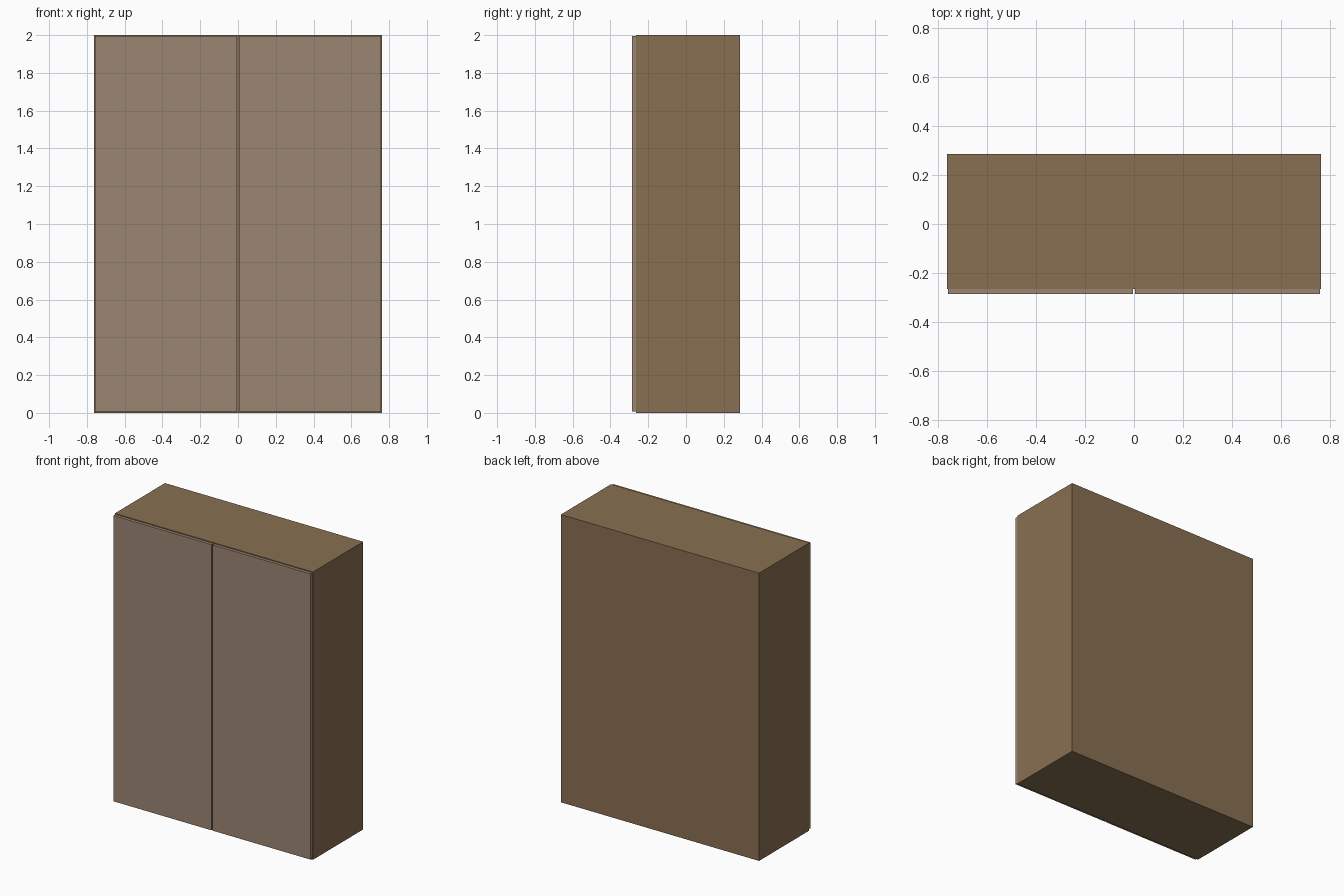
import bpy

if "Cube" in bpy.data.objects:
    bpy.data.objects.remove(bpy.data.objects["Cube"])


def material(name, color):
    mat = bpy.data.materials.new(name)
    mat.diffuse_color = color
    mat.use_nodes = True
    mat.node_tree.nodes["Principled BSDF"].inputs["Base Color"].default_value = mat.diffuse_color
    return mat


def box(name, lo, hi, mat):
    """Axis-aligned box between two corners."""
    bpy.ops.mesh.primitive_cube_add(size=1, location=[(a + b) / 2 for a, b in zip(lo, hi)])
    obj = bpy.context.object
    obj.name = name
    obj.scale = [b - a for a, b in zip(lo, hi)]
    bpy.ops.object.transform_apply(location=False, rotation=False, scale=True)
    obj.data.materials.append(mat)
    return obj


WIDTH, DEPTH, HEIGHT = 1.524, 0.572, 2.0
DOOR = 0.021          # door thickness
GAP = 0.004           # reveal around each door

wood = material("wood", (0.25, 0.16, 0.085, 1))
door_finish = material("door_finish", (0.33, 0.24, 0.17, 1))

front = -DEPTH / 2

# Cabinet body
box("wardrobe_body", (-WIDTH / 2, front + DOOR, 0), (WIDTH / 2, DEPTH / 2, HEIGHT), wood)

# Pair of flat doors laid over the front
for name, x0, x1 in (("left_door", -WIDTH / 2 + GAP, -GAP),
                     ("right_door", GAP, WIDTH / 2 - GAP)):
    box(name, (x0, front, 2 * GAP), (x1, front + DOOR, HEIGHT - 1.5 * GAP), door_finish)
